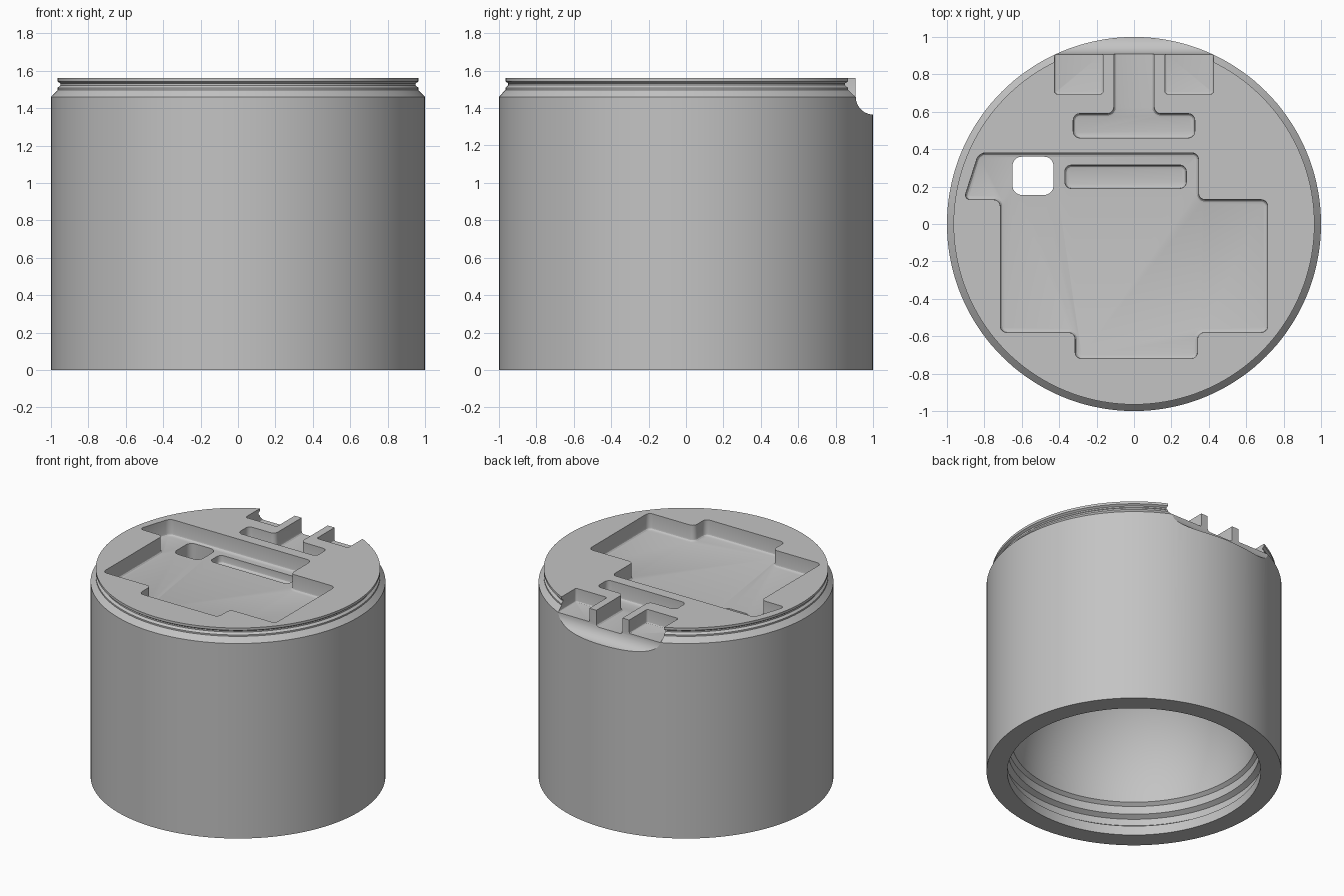
import bpy, bmesh
from math import sin, cos, pi, radians
from mathutils import Vector

if "Cube" in bpy.data.objects:
    bpy.data.objects.remove(bpy.data.objects["Cube"], do_unlink=True)

TOP = 1.56

grey = bpy.data.materials.new("plain grey")
grey.use_nodes = True
colour = (0.55, 0.55, 0.55, 1)
grey.diffuse_color = colour
grey.node_tree.nodes["Principled BSDF"].inputs["Base Color"].default_value = colour


def add_object(name, bm):
    bmesh.ops.recalc_face_normals(bm, faces=bm.faces[:])
    mesh = bpy.data.meshes.new(name)
    bm.to_mesh(mesh)
    bm.free()
    mesh.materials.append(grey)
    obj = bpy.data.objects.new(name, mesh)
    bpy.context.collection.objects.link(obj)
    return obj


def lathe(name, profile, steps=144):
    """Spin a (radius, height) profile about z and cap what stays open."""
    bm = bmesh.new()
    verts = [bm.verts.new((r, 0, z)) for r, z in profile]
    edges = [bm.edges.new(pair) for pair in zip(verts, verts[1:])]
    bmesh.ops.spin(bm, geom=verts + edges, cent=(0, 0, 0), axis=(0, 0, 1),
                   angle=2 * pi, steps=steps, use_duplicate=False)
    bmesh.ops.remove_doubles(bm, verts=bm.verts[:], dist=1e-5)
    rim = [e for e in bm.edges if e.is_boundary]
    bmesh.ops.holes_fill(bm, edges=rim, sides=0)
    return add_object(name, bm)


def pocket(name, outline, floor, roof=TOP + 0.1, corner=0.035, fillet=0.02):
    """Prism cutter with rounded corners and a softened floor edge."""
    bm = bmesh.new()
    face = bm.faces.new([bm.verts.new((x, y, floor)) for x, y in outline])
    grown = bmesh.ops.extrude_face_region(bm, geom=[face], use_keep_orig=True)
    lifted = [v for v in grown["geom"] if isinstance(v, bmesh.types.BMVert)]
    bmesh.ops.translate(bm, verts=lifted, vec=Vector((0, 0, roof - floor)))
    bmesh.ops.recalc_face_normals(bm, faces=bm.faces[:])
    if corner:
        upright = [e for e in bm.edges
                   if abs(e.verts[0].co.z - e.verts[1].co.z) > 0.01]
        bmesh.ops.bevel(bm, geom=upright, offset=corner, segments=5,
                        profile=0.5, affect='EDGES')
    if fillet:
        low = [e for e in bm.edges if all(v.co.z < floor + 1e-4 for v in e.verts)]
        bmesh.ops.bevel(bm, geom=low, offset=fillet, segments=3,
                        profile=0.5, affect='EDGES')
    return add_object(name, bm)


def box(x0, x1, y0, y1):
    return [(x0, y0), (x1, y0), (x1, y1), (x0, y1)]


def carve(target, cutter):
    mod = target.modifiers.new(cutter.name, 'BOOLEAN')
    mod.operation = 'DIFFERENCE'
    mod.solver = 'EXACT'
    mod.object = cutter
    bpy.context.view_layer.objects.active = target
    bpy.ops.object.modifier_apply(modifier=mod.name)
    bpy.data.objects.remove(cutter, do_unlink=True)


# Hollow body: grooved top rim, straight wall, ringed socket, domed ceiling
outer = [(0.965, TOP), (0.965, 1.542), (0.95, 1.532), (0.95, 1.522),
         (0.965, 1.508), (0.965, 1.497), (1, 1.46), (1, 0)]
socket = [(0.86, 0), (0.86, 0.07), (0.89, 0.09), (0.89, 0.14),
          (0.855, 0.16), (0.855, 0.22), (0.83, 0.24)]
dome = [(0.83 * cos(t * pi / 36), 0.25 + 0.95 * sin(t * pi / 36)) for t in range(18)]
body = lathe("round_body", outer + socket + dome + [(0, 1.2)])

# Scooped flat at the back of the rim
bm = bmesh.new()
scoop = [(0.907 + 0.095 * (1 - cos(a * pi / 20)), 1.46 - 0.095 * sin(a * pi / 20))
         for a in range(11)]
section = [(0.907, TOP + 0.1)] + scoop + [(1.1, 1.365), (1.1, TOP + 0.1)]
side = bm.faces.new([bm.verts.new((-0.6, y, z)) for y, z in section])
grown = bmesh.ops.extrude_face_region(bm, geom=[side], use_keep_orig=True)
bmesh.ops.translate(bm, vec=(1.2, 0, 0),
                    verts=[v for v in grown["geom"] if isinstance(v, bmesh.types.BMVert)])
carve(body, add_object("back_scoop_cutter", bm))

# Large stepped pocket
main_outline = [(-0.83, 0.38), (0.345, 0.38), (0.345, 0.13), (0.715, 0.13),
                (0.715, -0.58), (0.34, -0.58), (0.34, -0.72), (-0.315, -0.72),
                (-0.315, -0.58), (-0.715, -0.58), (-0.715, 0.13), (-0.91, 0.13)]
carve(body, pocket("main_pocket_cutter", main_outline, TOP - 0.12))

# Slot in the pocket floor and the through hole beside it
carve(body, pocket("floor_slot_cutter", box(-0.37, 0.28, 0.19, 0.315), TOP - 0.18))
carve(body, pocket("through_hole_cutter", box(-0.65, -0.43, 0.155, 0.36), 0.6,
                   corner=0.05, fillet=0))

# T-shaped channel open to the back
tee = [(-0.325, 0.46), (0.325, 0.46), (0.325, 0.59), (0.108, 0.59),
       (0.108, 1.2), (-0.108, 1.2), (-0.108, 0.59), (-0.325, 0.59)]
carve(body, pocket("tee_channel_cutter", tee, TOP - 0.12))

# Matching side notches open to the back
for s in (-1, 1):
    x0, x1 = sorted((s * 0.165, s * 0.425))
    carve(body, pocket("side_notch_cutter", box(x0, x1, 0.695, 1.2), TOP - 0.1,
                       corner=0.015, fillet=0.01))

# Smooth round surfaces, crisp edges
bpy.ops.object.select_all(action='DESELECT')
body.select_set(True)
bpy.context.view_layer.objects.active = body
bpy.ops.object.shade_smooth_by_angle(angle=radians(20))
